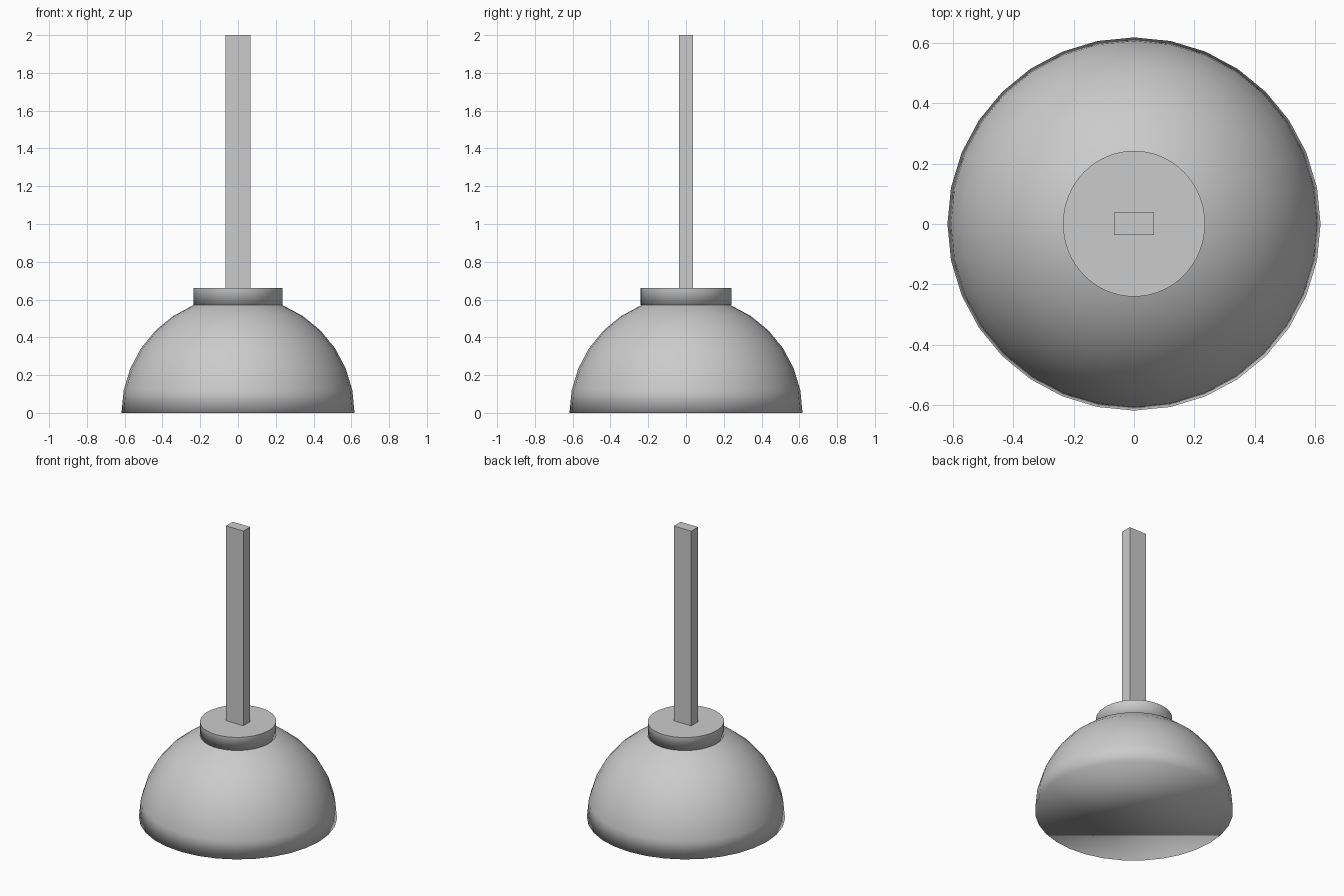
import bpy, bmesh, math
from mathutils import Matrix

if "Cube" in bpy.data.objects:
    bpy.data.objects.remove(bpy.data.objects["Cube"])


def make_object(name, bm, smooth=False):
    bmesh.ops.recalc_face_normals(bm, faces=bm.faces)
    for f in bm.faces:
        f.smooth = smooth
    mesh = bpy.data.meshes.new(name)
    bm.to_mesh(mesh)
    bm.free()
    obj = bpy.data.objects.new(name, mesh)
    bpy.context.collection.objects.link(obj)
    return obj


# Cup: closed half sphere, shaded smoothly around its rim
R = 0.617
bm = bmesh.new()
bmesh.ops.create_uvsphere(bm, u_segments=32, v_segments=16, radius=R)
bmesh.ops.delete(bm, geom=[v for v in bm.verts if v.co.z < -0.001], context='VERTS')
rim = [e for e in bm.edges if e.is_boundary]
bmesh.ops.contextual_create(bm, geom=rim)
make_object("rubber_cup", bm, smooth=True)

# Collar: short round disc with a crisp top edge
z0, z1 = 0.572, 0.662
bm = bmesh.new()
bmesh.ops.create_cone(bm, cap_ends=True, segments=64, radius1=1, radius2=1, depth=1,
                      matrix=Matrix.Translation((0, 0.001, (z0 + z1) / 2))
                      @ Matrix.Diagonal((0.235, 0.241, z1 - z0, 1)))
for e in bm.edges:
    if all(v.co.z > z1 - 0.001 for v in e.verts):
        e.smooth = False
make_object("collar", bm, smooth=True)

# Handle: flat rectangular stick
z0, z1 = 0.64, 2.0
bm = bmesh.new()
bmesh.ops.create_cube(bm, size=1, matrix=Matrix.Translation((0, 0.001, (z0 + z1) / 2))
                      @ Matrix.Diagonal((0.132, 0.074, z1 - z0, 1)))
make_object("handle", bm)
